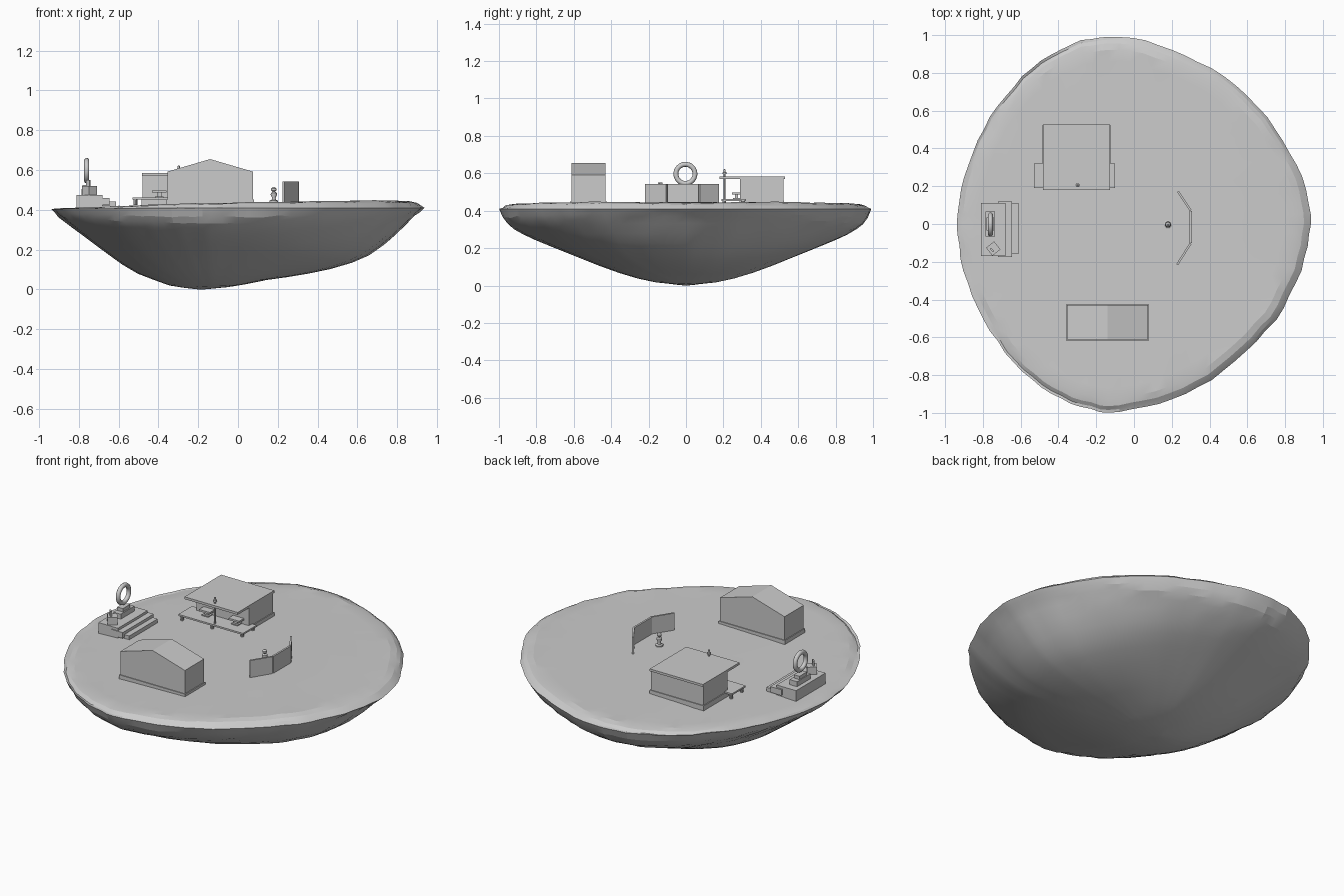
import bpy, bmesh, random
from math import sin, cos, pi, radians, copysign
from mathutils import Matrix, Vector

if "Cube" in bpy.data.objects:
    bpy.data.objects.remove(bpy.data.objects["Cube"])

random.seed(4)


def finish(bm, name):
    bmesh.ops.recalc_face_normals(bm, faces=bm.faces)
    me = bpy.data.meshes.new(name)
    bm.to_mesh(me)
    bm.free()
    ob = bpy.data.objects.new(name, me)
    bpy.context.collection.objects.link(ob)
    return ob


def box(name, x0, x1, y0, y1, z0, z1, rot=0):
    bm = bmesh.new()
    m = (Matrix.Translation(((x0 + x1) / 2, (y0 + y1) / 2, (z0 + z1) / 2))
         @ Matrix.Rotation(rot, 4, 'Z') @ Matrix.Diagonal((x1 - x0, y1 - y0, z1 - z0, 1)))
    bmesh.ops.create_cube(bm, size=1, matrix=m)
    return finish(bm, name)


def prism(name, pts, vec):
    """Extrude a flat outline along vec."""
    bm = bmesh.new()
    f = bm.faces.new([bm.verts.new(p) for p in pts])
    r = bmesh.ops.extrude_face_region(bm, geom=[f])
    verts = [g for g in r['geom'] if isinstance(g, bmesh.types.BMVert)]
    bmesh.ops.translate(bm, vec=Vector(vec), verts=verts)
    return finish(bm, name)


def lathe(name, x, y, prof, n=16):
    bm = bmesh.new()
    rings = [[bm.verts.new((x + r * cos(2 * pi * i / n), y + r * sin(2 * pi * i / n), z))
              for i in range(n)] for r, z in prof]
    for a, b in zip(rings, rings[1:]):
        for i in range(n):
            bm.faces.new((a[i], a[(i + 1) % n], b[(i + 1) % n], b[i]))
    bm.faces.new(rings[0])
    bm.faces.new(rings[-1])
    ob = finish(bm, name)
    ob.data.shade_smooth()
    ob.data.set_sharp_from_angle(angle=radians(40))
    return ob


def lerp(table, t):
    for (a, va), (b, vb) in zip(table, table[1:]):
        if t <= b:
            return va + (vb - va) * max(0, t - a) / (b - a)
    return table[-1][1]


# Floating island: keel profiles to the right, left and sides, by radial fraction
RIGHT = [(0, .003), (.13, .018), (.22, .042), (.41, .07), (.55, .1), (.71, .15),
         (.8, .215), (.88, .29), (.95, .365), (1, .41)]
LEFT = [(0, .003), (.1, 0), (.26, .02), (.45, .075), (.575, .135), (.8, .27), (.95, .36), (1, .405)]
SIDE = [(0, .003), (.2, .02), (.4, .08), (.6, .16), (.8, .24), (.9, .29), (.95, .325),
        (.985, .37), (1, .41)]
GROUND = [(-.94, .405), (-.8, .411), (-.3, .43), (.2, .44), (.7, .446), (.94, .44)]
RIM = [(0, 0), (.93, 0), (.97, .008), (1, .03)]
CX = -.135


def island():
    n = 88
    bm = bmesh.new()
    outline = []
    for i in range(n):
        a = 2 * pi * i / n
        c, s = cos(a), sin(a)
        k = 2 / 1.82
        j = 1 - random.uniform(0, .012)
        outline.append((copysign(abs(c) ** k, c) * (1.075 if c > 0 else .805) * j,
                        copysign(abs(s) ** k, s) * j, c, s))
    low = [.08, .16, .26, .36, .46, .56, .66, .74, .81, .87, .92, .955, .98]
    top = [.985, .965, .93, .87, .75, .6, .4, .2]
    rings = []
    for t in low + [1]:
        ring = []
        for ox, oy, c, s in outline:
            z = lerp(RIGHT if c > 0 else LEFT, t) * c * c + lerp(SIDE, t) * s * s
            jit = .004 if .85 < t < 1 else 0
            ring.append(bm.verts.new((CX + ox * t, oy * t, max(0, z + random.uniform(-jit, jit)))))
        rings.append(ring)
    for t in top:
        ring = []
        for ox, oy, c, s in outline:
            x = CX + ox * t
            jit = .003 if t > .9 else 0
            z = max(lerp(GROUND, x) - lerp(RIM, t), .403) + random.uniform(-jit, jit)
            ring.append(bm.verts.new((x, oy * t, z)))
        rings.append(ring)
    for a, b in zip(rings, rings[1:]):
        for i in range(n):
            bm.faces.new((a[i], a[(i + 1) % n], b[(i + 1) % n], b[i]))
    for ring, z in ((rings[0], 0), (rings[-1], lerp(GROUND, CX))):
        v = bm.verts.new((CX - .04 * (z == 0), 0, z))
        for i in range(n):
            bm.faces.new((ring[i], ring[(i + 1) % n], v))
    ob = finish(bm, "island")
    ob.data.shade_smooth()
    ob.data.set_sharp_from_angle(angle=radians(12))


island()

# Gabled barn on a plinth
box("barn_plinth", -.36, .08, -.617, -.425, .428, .452)
prism("barn", [(-.355, -.612, .435), (.075, -.612, .435), (.075, -.612, .592),
               (-.14, -.612, .655), (-.355, -.612, .592)], (0, .182, 0))

# House with overhanging roof and porch
box("house_plinth", -.485, -.125, .285, .525, .425, .455)
box("house_walls", -.48, -.13, .29, .52, .43, .572)
box("house_roof", -.482, -.128, .18, .528, .57, .584)
box("porch_deck", -.53, -.10, .19, .32, .452, .462)
for x in (-.515, -.315, -.115):
    for y in (.205, .305):
        lathe("porch_leg", x, y, [(.009, .425), (.009, .453)], 8)
lathe("porch_pole", -.298, .206, [(.005, .455), (.005, .595), (.011, .597), (.011, .605),
                                  (.006, .608), (.006, .62), (.001, .623)], 10)
for x in (-.395, -.2):
    box("table_foot", x - .022, x + .022, .25, .29, .46, .468)
    box("table_stem", x - .012, x + .012, .262, .278, .465, .488)
    box("table_top", x - .036, x + .036, .245, .297, .486, .497)

# Stepped shrine with ring
box("shrine_base", -.81, -.68, -.17, .11, .41, .475)
box("shrine_step_upper", -.72, -.645, -.175, .12, .425, .46)
box("shrine_step_lower", -.70, -.612, -.16, .11, .42, .443)
box("ring_plinth", -.785, -.735, -.065, .065, .47, .505)
box("ring_socket", -.78, -.742, -.035, .035, .5, .525)
bpy.ops.mesh.primitive_torus_add(major_radius=.051, minor_radius=.013, major_segments=32,
                                 minor_segments=10, location=(-.76, -.003, .597),
                                 rotation=(0, pi / 2, 0))
bpy.context.object.name = "shrine_ring"
bpy.ops.object.shade_smooth()
box("offering_stand", -.772, -.718, -.157, -.103, .47, .52, radians(38))
box("offering", -.764, -.74, -.142, -.132, .52, .55, radians(-45))

# Folding screen: three panels
pts = [(.228, .17), (.295, .068), (.295, -.10), (.224, -.212)]
for (ax, ay), (bx, by) in zip(pts, pts[1:]):
    d = Vector((by - ay, ax - bx, 0)).normalized() * .011
    prism("screen_panel", [(ax, ay, .435), (bx, by, .435), (bx, by, .543), (ax, ay, .543)], -d)

# Small statue in front of the screen
lathe("statue", .18, -.003, [(.022, .435), (.022, .446), (.011, .45), (.009, .462), (.016, .476),
                             (.015, .484), (.007, .491), (.013, .498), (.013, .507), (.004, .516)])
